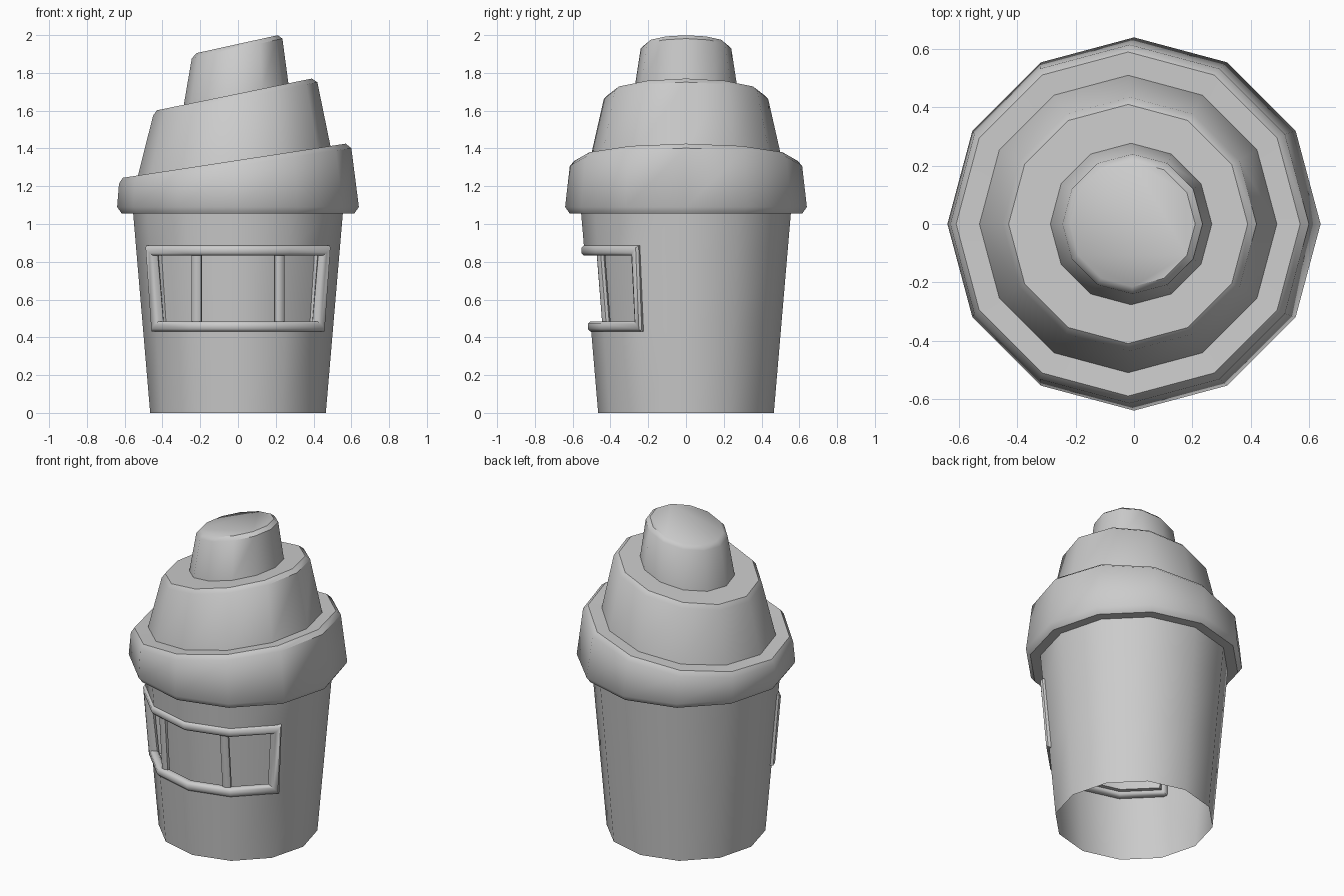
import bpy, bmesh
from math import radians, cos, sin, pi
from mathutils import Vector

if "Cube" in bpy.data.objects:
    bpy.data.objects.remove(bpy.data.objects["Cube"])

SIDES = 12
Z_LOW, Z_HIGH = 0.458, 0.86


def wall_r(z):
    return 0.465 + 0.09 * z / 1.055


def polar(r, deg, z):
    return Vector((r * cos(radians(deg)), r * sin(radians(deg)), z))


def finish(name, bm, angle):
    bmesh.ops.remove_doubles(bm, verts=bm.verts[:], dist=1e-4)
    bmesh.ops.recalc_face_normals(bm, faces=bm.faces[:])
    me = bpy.data.meshes.new(name)
    bm.to_mesh(me)
    bm.free()
    ob = bpy.data.objects.new(name, me)
    bpy.context.collection.objects.link(ob)
    bpy.ops.object.select_all(action='DESELECT')
    ob.select_set(True)
    bpy.context.view_layer.objects.active = ob
    bpy.ops.object.shade_smooth_by_angle(angle=radians(angle))
    return ob


def loft(bm, loops, closed=False, skip=()):
    """Join rings of points with quads; skip holds (ring, side) holes."""
    vs = [[bm.verts.new(p) for p in loop] for loop in loops]
    n, m = len(vs), len(vs[0])
    for i in range(n if closed else n - 1):
        a, b = vs[i], vs[(i + 1) % n]
        for j in range(m):
            if (i, j) not in skip:
                k = (j + 1) % m
                bm.faces.new((a[j], a[k], b[k], b[j]))
    return vs


# Window outline on the wall: four facets wide, (angle, z, vertical, sideways)
ANGLES = [210, 240, 270, 300, 330]
side = {210: -1, 330: 1}
outline = [(a, Z_HIGH, 1, side.get(a, 0)) for a in ANGLES]
outline += [(a, Z_LOW, -1, side.get(a, 0)) for a in reversed(ANGLES)]

# Cup and stacked slanted tiers: (centre x, radius, height at x=0, slope)
profile = [
    (0, 0.465, 0, 0),
    (0, wall_r(Z_LOW), Z_LOW, 0),
    (0, wall_r(Z_HIGH), Z_HIGH, 0),
    (0, 0.555, 1.055, 0),
    (0, 0.615, 1.055, 0),
    (0, 0.64, 1.09, 0),
    (-0.015, 0.615, 1.31, 0.153),
    (-0.02, 0.59, 1.338, 0.153),
    (-0.02, 0.51, 1.335, 0.153),
    (-0.015, 0.435, 1.665, 0.205),
    (-0.02, 0.41, 1.69, 0.205),
    (-0.01, 0.277, 1.69, 0.205),
    (-0.005, 0.24, 1.93, 0.22),
    (-0.005, 0.215, 1.953, 0.22),
]
rings = []
for cx, r, z, slope in profile:
    ring = []
    for i in range(SIDES):
        p = polar(r, 360 * i / SIDES, z)
        p.x += cx
        p.z += slope * p.x
        ring.append(p)
    rings.append(ring)

bm = bmesh.new()
vs = loft(bm, rings, skip={(1, j) for j in range(7, 11)})
bm.faces.new(vs[-1])

# Recessed pane behind the window hole
outer = [polar(wall_r(z), a, z) for a, z, _, _ in outline]
inner = [polar(wall_r(z) * 0.87, a, z) for a, z, _, _ in outline]
pane = loft(bm, [outer, inner])[1]
for k in range(4):
    bm.faces.new((pane[k], pane[k + 1], pane[8 - k], pane[9 - k]))
finish("cup_and_tiers", bm, 42)

# Window frame: chamfered square section swept with mitred corners
W, C = 0.027, 0.014
section = [(W, -C), (W, C), (C, W), (-C, W), (-W, C), (-W, -C), (-C, -W), (C, -W)]
loops = []
for a, z, up, s in outline:
    radial = polar(1, a, 0)
    tangent = polar(1, a - 15 * s + 90, 0) * s
    base = polar(wall_r(z) - 0.012, a, z)
    loops.append([base + radial * q + (Vector((0, 0, up)) + tangent) * p
                  for p, q in section])
bm = bmesh.new()
loft(bm, loops, closed=True)
finish("window_frame", bm, 50)

# Two window bars leaning with the wall
for label, s in (("left", -1), ("right", 1)):
    along, out = Vector((cos(radians(15)), s * sin(radians(15)), 0)), Vector((s * sin(radians(15)), -cos(radians(15)), 0))
    loops = []
    for y, z in ((-0.42, Z_LOW), (-0.452, Z_HIGH)):
        c = Vector((s * 0.218, y, z))
        loops.append([c + along * 0.028 * cos(pi * (i + .5) / 4)
                      + out * 0.022 * sin(pi * (i + .5) / 4) for i in range(8)])
    bm = bmesh.new()
    for cap in loft(bm, loops):
        bm.faces.new(cap)
    finish("window_bar_" + label, bm, 50)
